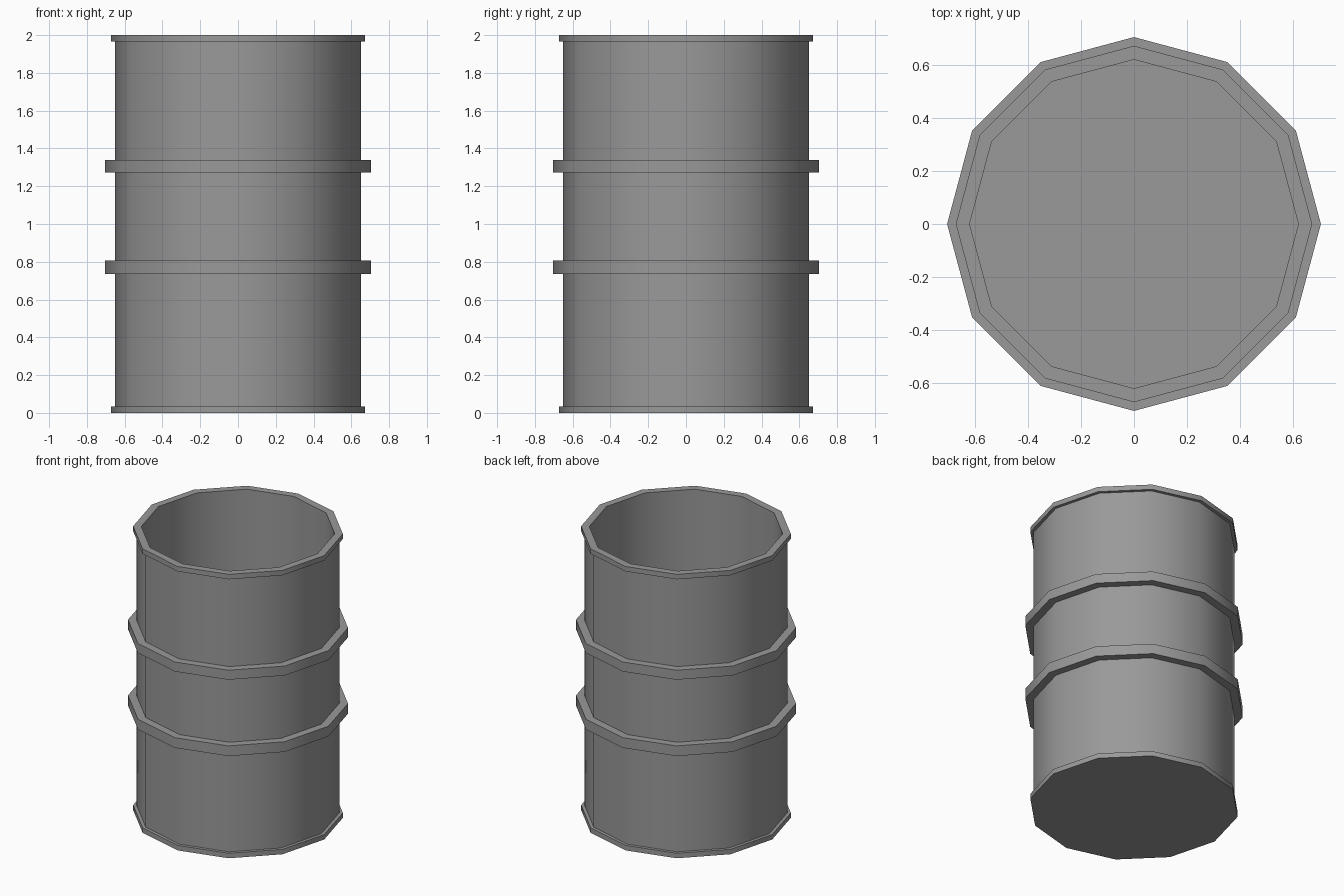
import bpy, bmesh, math

SIDES = 12
BODY_R, INNER_R, RIM_R, BAND_R = 0.65, 0.62, 0.672, 0.705

if "Cube" in bpy.data.objects:
    bpy.data.objects.remove(bpy.data.objects["Cube"], do_unlink=True)

steel = bpy.data.materials.new("grey_steel")
steel.use_nodes = True
GREY = (0.32, 0.32, 0.32, 1)
steel.diffuse_color = GREY
steel.node_tree.nodes["Principled BSDF"].inputs["Base Color"].default_value = GREY


def lathe(name, profile):
    """Turn an (r, z) profile, listed bottom to top on the outside, about z."""
    bm = bmesh.new()
    rings = []
    for r, z in profile:
        count = SIDES if r else 1
        rings.append([bm.verts.new((r * math.cos(math.tau * i / SIDES),
                                    r * math.sin(math.tau * i / SIDES), z))
                      for i in range(count)])
    for low, high in zip(rings, rings[1:]):
        for i in range(SIDES):
            j = (i + 1) % SIDES
            corners = [low[i % len(low)], low[j % len(low)],
                       high[j % len(high)], high[i % len(high)]]
            bm.faces.new(list(dict.fromkeys(corners)))
    mesh = bpy.data.meshes.new(name)
    bm.to_mesh(mesh)
    bm.free()
    mesh.materials.append(steel)
    obj = bpy.data.objects.new(name, mesh)
    bpy.context.collection.objects.link(obj)
    bpy.ops.object.select_all(action="DESELECT")
    obj.select_set(True)
    bpy.context.view_layer.objects.active = obj
    bpy.ops.object.shade_smooth_by_angle(angle=math.radians(40))
    return obj


# Open drum: outer wall between the rims
lathe("drum_wall", [(BODY_R, 0.035), (BODY_R, 1.965)])

# Bottom rim with the closed base
lathe("bottom_rim", [(0, 0), (RIM_R, 0), (RIM_R, 0.035), (BODY_R, 0.035)])

# Top rim running over into the inner wall and floor
lathe("top_rim_and_lining", [(BODY_R, 1.965), (RIM_R, 1.965), (RIM_R, 2),
                             (INNER_R, 2), (INNER_R, 0.035), (0, 0.035)])

# Raised hoops around the wall
for name, low, high in (("lower_hoop", 0.735, 0.807), ("upper_hoop", 1.273, 1.34)):
    lathe(name, [(BODY_R, low), (BAND_R, low), (BAND_R, high), (BODY_R, high)])
